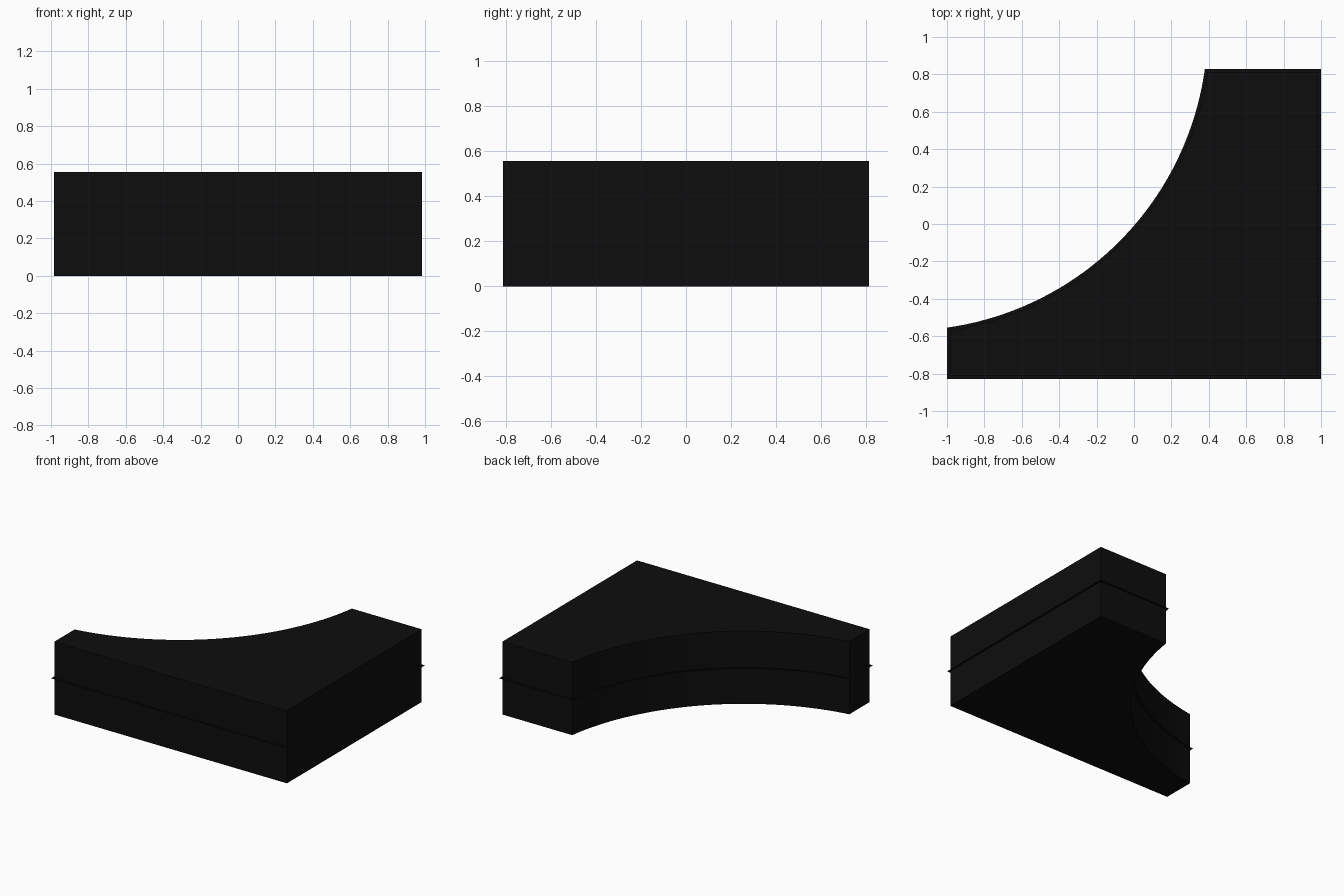
import bpy, bmesh, math

if "Cube" in bpy.data.objects:
    bpy.data.objects.remove(bpy.data.objects["Cube"])

H = 0.556                      # total height
LIP = 0.016                    # overhang of the thin middle sheet
CX, CY, R = -1.226, 1.05, 1.62 # circle that cuts the concave curve
SEGMENTS = 40

black = bpy.data.materials.new("black")
black.diffuse_color = (0.004, 0.004, 0.004, 1)
black.use_nodes = True
black.node_tree.nodes["Principled BSDF"].inputs["Base Color"].default_value = black.diffuse_color


def outline(inset):
    """Corner-shaped plan with a concave arc, pulled in by inset."""
    hx, hy, r = 1 - inset, 0.83 - inset, R + inset
    a0 = -math.acos((-hx - CX) / r)
    a1 = math.asin((hy - CY) / r)
    arc = [(CX + r * math.cos(a0 + (a1 - a0) * i / SEGMENTS),
            CY + r * math.sin(a0 + (a1 - a0) * i / SEGMENTS))
           for i in range(SEGMENTS + 1)]
    return [(-hx, -hy), (hx, -hy), (hx, hy)] + arc[::-1]


def slab(name, inset, z, height):
    bm = bmesh.new()
    face = bm.faces.new([bm.verts.new((x, y, z)) for x, y in outline(inset)])
    if height:
        ext = bmesh.ops.extrude_face_region(bm, geom=[face], use_keep_orig=True)
        top = [g for g in ext["geom"] if isinstance(g, bmesh.types.BMVert)]
        bmesh.ops.translate(bm, verts=top, vec=(0, 0, height))
        bmesh.ops.recalc_face_normals(bm, faces=bm.faces)
    mesh = bpy.data.meshes.new(name)
    bm.to_mesh(mesh)
    bm.free()
    mesh.materials.append(black)
    ob = bpy.data.objects.new(name, mesh)
    bpy.context.collection.objects.link(ob)
    return ob


# Solid corner block
block = slab("corner_block", LIP, 0, H)
bpy.context.view_layer.objects.active = block
block.select_set(True)
bpy.ops.object.shade_smooth_by_angle(angle=math.radians(30))

# Paper-thin sheet sticking out at mid height
slab("middle_sheet", 0, H / 2, 0)
